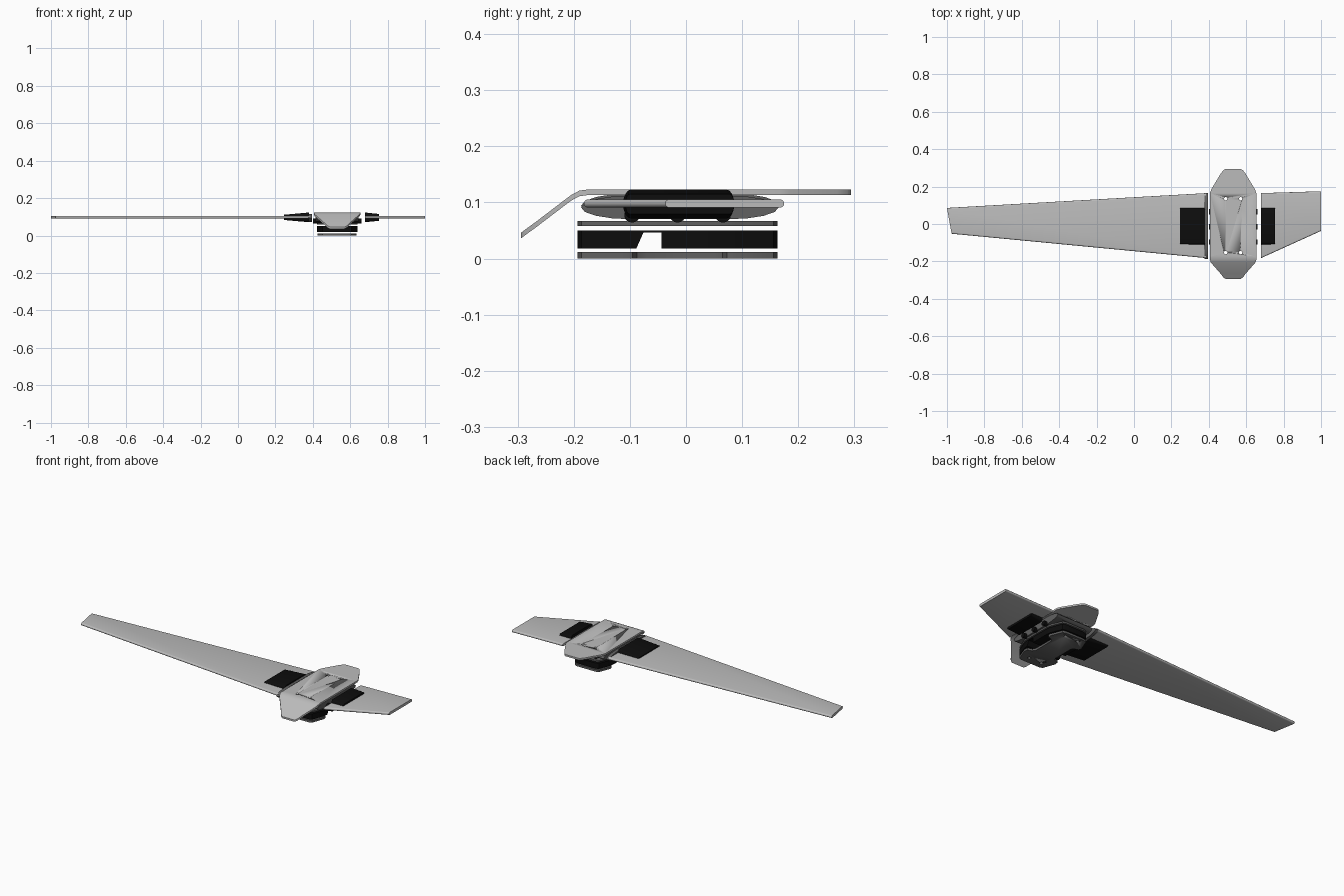
import bpy, bmesh, math

if "Cube" in bpy.data.objects:
    bpy.data.objects.remove(bpy.data.objects["Cube"])

CX = 0.53  # centre line of the hub


def material(name, v):
    m = bpy.data.materials.new(name)
    m.diffuse_color = (v, v, v, 1)
    m.use_nodes = True
    m.node_tree.nodes["Principled BSDF"].inputs["Base Color"].default_value = m.diffuse_color
    return m


GREY = material("light grey", 0.5)
DARK = material("dark grey", 0.12)
BLACK = material("black", 0.004)


def loft(name, rings, mat, smooth=True):
    """Skin equal-length rings of points and cap both ends."""
    bm = bmesh.new()
    vs = [[bm.verts.new(p) for p in r] for r in rings]
    n = len(rings[0])
    for a, b in zip(vs, vs[1:]):
        for i in range(n):
            j = (i + 1) % n
            bm.faces.new((a[i], a[j], b[j], b[i]))
    bm.faces.new(vs[0])
    bm.faces.new(vs[-1])
    bmesh.ops.recalc_face_normals(bm, faces=bm.faces)
    me = bpy.data.meshes.new(name)
    bm.to_mesh(me)
    bm.free()
    me.materials.append(mat)
    ob = bpy.data.objects.new(name, me)
    bpy.context.collection.objects.link(ob)
    if smooth:
        bpy.context.view_layer.objects.active = ob
        ob.select_set(True)
        bpy.ops.object.shade_smooth_by_angle(angle=math.radians(35))
        ob.select_set(False)
    return ob


def section(x0, x1, y0, y1, z, h, r):
    """Flat bar section with round nose and tail of length r; x runs x0 to x1 along y."""
    pts = []
    for side in (1, -1):
        for k in range(9):
            a = math.radians(-90 + 22.5 * k)
            y = (y1 - r if side > 0 else y0 + r) + side * r * math.cos(a)
            t = (y - y0) / (y1 - y0)
            pts.append((x0 + (x1 - x0) * t, y, z + side * h * math.sin(a)))
    return pts


def prism(name, outline, z0, z1, mat):
    return loft(name, [[(x, y, z) for x, y in outline] for z in (z0, z1)], mat)


def cut(ob, cutter):
    m = ob.modifiers.new("cut", 'BOOLEAN')
    m.operation = 'DIFFERENCE'
    m.solver = 'EXACT'
    m.object = cutter


# Wings
loft("long_wing", [section(-0.975, -1.0, -0.052, 0.086, 0.098, 0.0075, 0.008),
                   section(0.385, 0.385, -0.182, 0.165, 0.098, 0.0075, 0.008)], GREY)
loft("short_wing", [section(0.68, 0.68, -0.182, 0.165, 0.098, 0.0075, 0.008),
                    section(1.0, 1.0, -0.037, 0.175, 0.098, 0.0075, 0.008)], GREY)

# Dark rib at the root of the long wing
loft("wing_rib", [section(x, x, -0.187, 0.167, 0.094, 0.022, 0.09)
                  for x in (0.378, 0.396)], DARK)

# Black clamps tapering over the wings
loft("long_wing_clamp", [section(0.245, 0.245, -0.108, 0.086, 0.097, 0.014, 0.006),
                         section(0.38, 0.38, -0.112, 0.086, 0.097, 0.026, 0.014)], BLACK)
loft("short_wing_clamp", [section(0.68, 0.68, -0.112, 0.086, 0.097, 0.026, 0.014),
                          section(0.755, 0.755, -0.108, 0.086, 0.097, 0.018, 0.008)], BLACK)

# Top plate with its front end bent down: y, half width, top z
rows = [(0.294, 0.04, .123), (0.288, 0.052, .123), (0.27, 0.066, .123),
        (0.185, 0.117, .123), (0.165, 0.124, .123), (-0.175, 0.124, .123),
        (-0.19, 0.124, .121), (-0.205, 0.12, .113), (-0.268, 0.065, .065),
        (-0.286, 0.052, .052), (-0.294, 0.04, .046)]
plate = loft("top_plate", [[(CX - w, y, z), (CX + w, y, z), (CX + w, y, z - 0.01),
                            (CX - w, y, z - 0.01)] for y, w, z in rows], GREY)

# Central hub under the plate
hub = loft("hub_body", [section(x, x, -0.187, 0.165, 0.091, 0.021, 0.09)
                        for x in (0.415, 0.645)], DARK)

# Cross rods poking out at both sides
for i, y in enumerate((-0.096, -0.015, 0.066)):
    loft("cross_rod_%d" % i, [[(x, y + 0.014 * math.cos(k * math.pi / 8),
                                0.077 + 0.013 * math.sin(k * math.pi / 8))
                               for k in range(16)] for x in (0.4, 0.66)], BLACK)

# Base stack: three separate layers sharing one rounded outline
half = [(0.06, -0.193), (0.078, -0.186), (0.104, -0.115), (0.108, -0.087),
        (0.108, 0.065), (0.104, 0.09), (0.078, 0.156), (0.06, 0.163)]
waist = half[:3] + [(0.1, -0.095), (0.075, -0.087), (0.065, -0.07), (0.065, 0.05),
                    (0.075, 0.065), (0.1, 0.073)] + half[5:]


def mirrored(side):
    return [(CX + x, y) for x, y in side] + [(CX - x, y) for x, y in reversed(side)]


upper = prism("upper_base_plate", mirrored(half), 0.058, 0.067, DARK)
middle = prism("base_block", mirrored(half), 0.018, 0.050, BLACK)
lower = prism("lower_base_plate", mirrored(waist), 0.0, 0.012, DARK)

# Slot right through the block
slot = loft("slot_cutter", [[(x, -0.092, 0.010), (x, -0.044, 0.010), (x, -0.044, 0.046),
                             (x, -0.076, 0.046)] for x in (0.3, 0.8)], BLACK, False)
slot.hide_render = True
slot.display_type = 'WIRE'
slot.hide_set(True)
cut(middle, slot)

# Four bolt holes through the whole stack
for i, (dx, y) in enumerate([(a, b) for a in (-0.04, 0.04) for b in (0.135, -0.153)]):
    ring = [(CX + dx + 0.009 * math.cos(k * math.pi / 8),
             y + 0.009 * math.sin(k * math.pi / 8)) for k in range(16)]
    hole = prism("hole_cutter_%d" % i, ring, -0.05, 0.2, BLACK)
    hole.hide_render = True
    hole.display_type = 'WIRE'
    hole.hide_set(True)
    for ob in (plate, hub, upper, middle, lower):
        cut(ob, hole)
